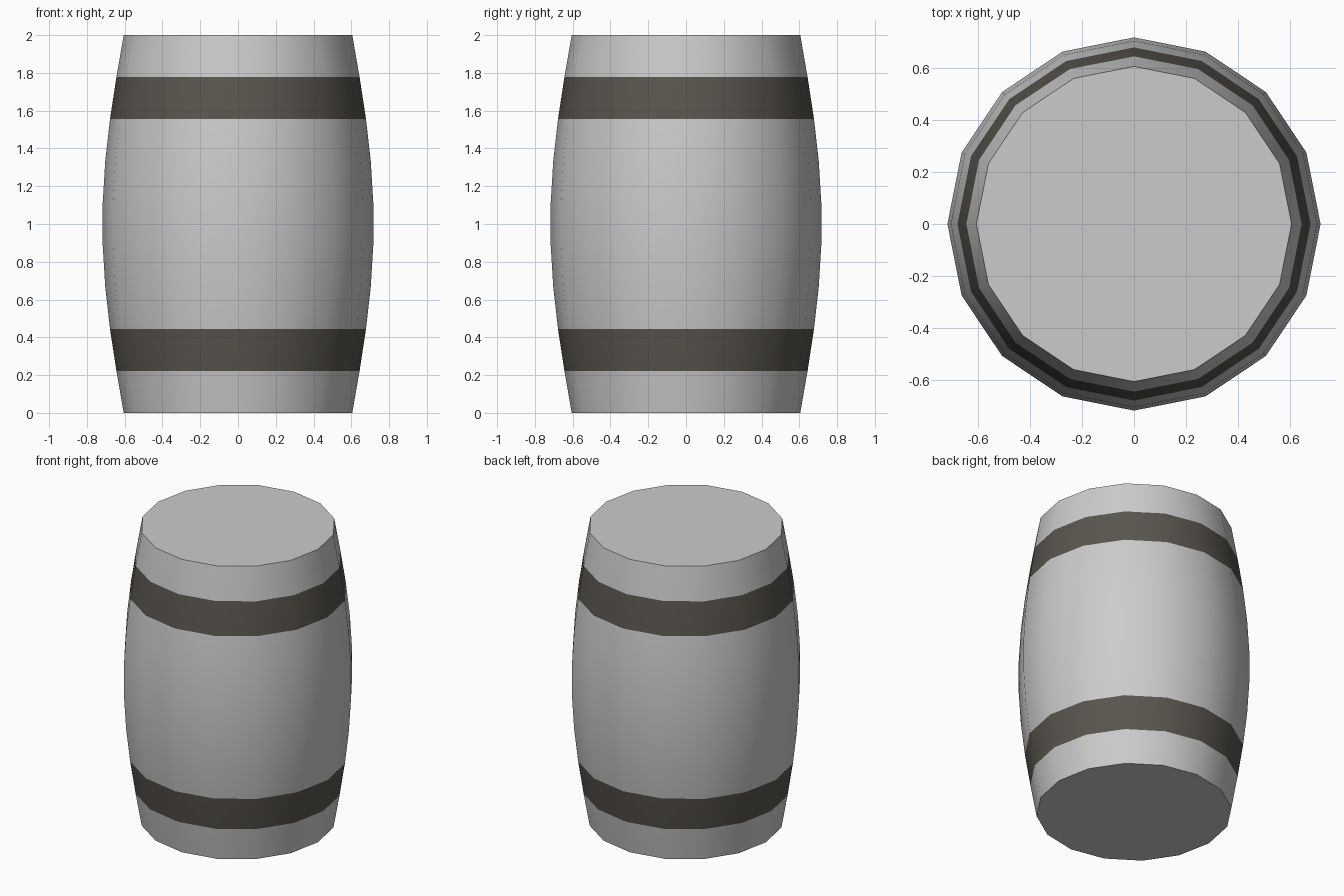
import bpy, bmesh, math

if "Cube" in bpy.data.objects:
    bpy.data.objects.remove(bpy.data.objects["Cube"])

SIDES, RINGS, HEIGHT = 16, 9, 2.0
END_RADIUS, BULGE = 0.605, 0.113
HOOP_ROWS = (1, 7)

# Hoop colour
hoop_mat = bpy.data.materials.new("hoop_metal")
hoop_mat.diffuse_color = (0.10, 0.09, 0.075, 1)
hoop_mat.use_nodes = True
hoop_mat.node_tree.nodes["Principled BSDF"].inputs["Base Color"].default_value = hoop_mat.diffuse_color
wood_mat = bpy.data.materials.new("barrel_grey")

# Bulging body: rings of vertices following a sine profile
bm = bmesh.new()
rings = []
for k in range(RINGS + 1):
    t = k / RINGS
    r = END_RADIUS + BULGE * math.sin(math.pi * t)
    rings.append([bm.verts.new((r * math.cos(a), r * math.sin(a), HEIGHT * t))
                  for a in (2 * math.pi * i / SIDES for i in range(SIDES))])

# Side walls, with the hoops flush in two of the rows
for k in range(RINGS):
    lower, upper = rings[k], rings[k + 1]
    for i in range(SIDES):
        j = (i + 1) % SIDES
        face = bm.faces.new((lower[i], lower[j], upper[j], upper[i]))
        face.material_index = 1 if k in HOOP_ROWS else 0

# Flat lid and base
bm.faces.new(rings[-1])
bm.faces.new(rings[0][::-1])

mesh = bpy.data.meshes.new("barrel")
bm.to_mesh(mesh)
bm.free()
wood_mat.diffuse_color = (0.8, 0.8, 0.8, 1)
wood_mat.use_nodes = True
wood_mat.node_tree.nodes["Principled BSDF"].inputs["Base Color"].default_value = wood_mat.diffuse_color
mesh.materials.append(wood_mat)
mesh.materials.append(hoop_mat)

barrel = bpy.data.objects.new("barrel", mesh)
bpy.context.collection.objects.link(barrel)

# Smooth sides, crisp rims
bpy.context.view_layer.objects.active = barrel
barrel.select_set(True)
bpy.ops.object.shade_smooth_by_angle(angle=math.radians(30))
